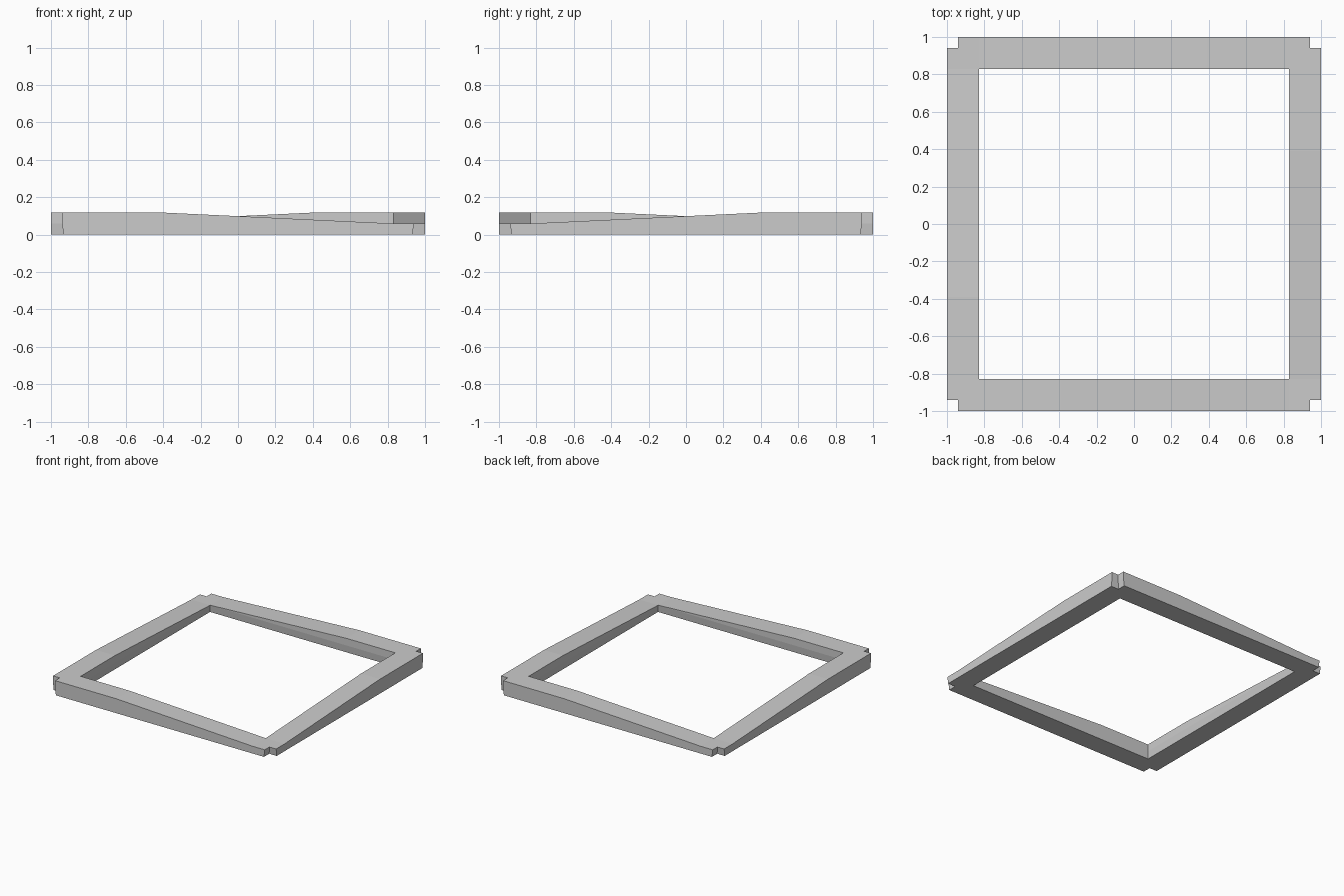
import bpy
import bmesh

if "Cube" in bpy.data.objects:
    bpy.data.objects.remove(bpy.data.objects["Cube"], do_unlink=True)

OUTER, NOTCH, INNER, BEND = 1.0, 0.94, 0.83, 0.39
LOW, HIGH = 0.059, 0.117
TAPER = 0.007

grey = bpy.data.materials.new("light grey")
grey.use_nodes = True
colour = (0.6, 0.6, 0.6, 1)
grey.diffuse_color = colour
grey.node_tree.nodes["Principled BSDF"].inputs["Base Color"].default_value = colour


def top_height(x, y):
    """Each rail ramps from a high corner down to a low one."""
    if abs(x) < abs(y):
        along, side = x, y
    else:
        along, side = y, x
    drop = (BEND - along * (1 if side > 0 else -1)) / (BEND + INNER)
    return HIGH - (HIGH - LOW) * min(max(drop, 0), 1)


def tapered(c):
    """Widen the opening and the corner notches toward the base."""
    shift = {INNER: TAPER, NOTCH: -TAPER}.get(abs(c), 0)
    return c + (shift if c > 0 else -shift)


# Plan of the frame: a grid without the opening and the corner notches
half = [BEND, INNER, NOTCH, OUTER]
cuts = [-c for c in reversed(half)] + half
bm = bmesh.new()
layers = []
for level in range(3):
    layer = {}
    for x in cuts:
        for y in cuts:
            if level == 0:
                co = (tapered(x), tapered(y), 0)
            else:
                co = (x, y, LOW if level == 1 else top_height(x, y))
            layer[x, y] = bm.verts.new(co)
    layers.append(layer)

# Base, top and the walls along every open edge
cells = set()
for i in range(len(cuts) - 1):
    for j in range(len(cuts) - 1):
        mx = abs(cuts[i] + cuts[i + 1]) / 2
        my = abs(cuts[j] + cuts[j + 1]) / 2
        if max(mx, my) > INNER and min(mx, my) < NOTCH:
            cells.add((i, j))
for i, j in cells:
    ring = [(cuts[i + a], cuts[j + b]) for a, b in ((0, 0), (1, 0), (1, 1), (0, 1))]
    bm.faces.new([layers[2][k] for k in ring])
    bm.faces.new([layers[0][k] for k in reversed(ring)])
    for n, (di, dj) in enumerate(((0, -1), (1, 0), (0, 1), (-1, 0))):
        if (i + di, j + dj) not in cells:
            p, q = ring[n], ring[(n + 1) % 4]
            for lower, upper in zip(layers, layers[1:]):
                bm.faces.new((lower[p], lower[q], upper[q], upper[p]))

# Close the walls that shrink to nothing at the low corners
bmesh.ops.delete(bm, geom=[v for v in bm.verts if not v.link_faces], context="VERTS")
bmesh.ops.remove_doubles(bm, verts=bm.verts[:], dist=0.0001)
bmesh.ops.recalc_face_normals(bm, faces=bm.faces[:])

mesh = bpy.data.meshes.new("square_frame")
bm.to_mesh(mesh)
bm.free()
mesh.materials.append(grey)
frame = bpy.data.objects.new("square_frame", mesh)
bpy.context.collection.objects.link(frame)
